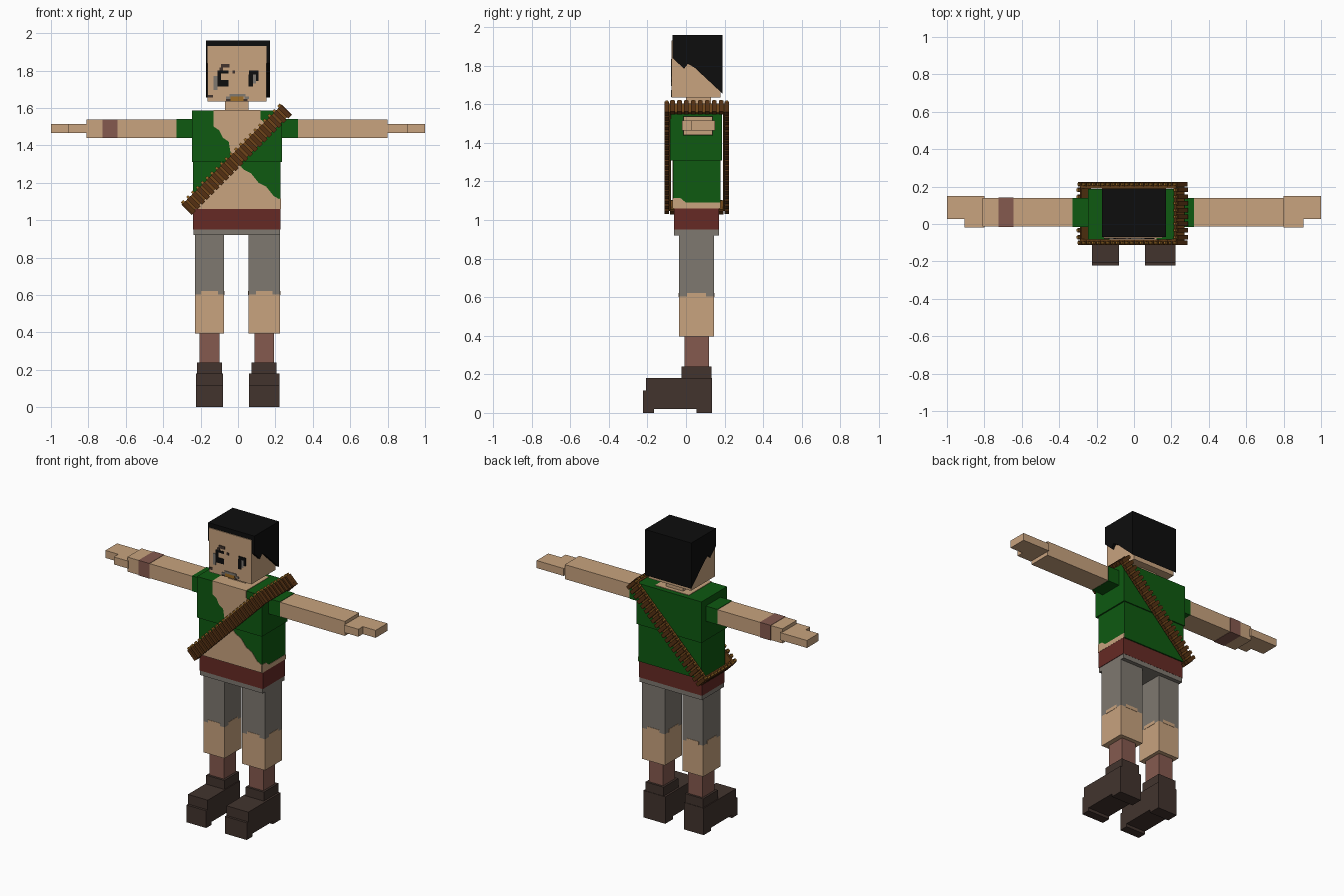
import bpy, bmesh
from mathutils import Matrix, Vector

if "Cube" in bpy.data.objects:
    bpy.data.objects.remove(bpy.data.objects["Cube"])


def material(name, *rgb):
    mat = bpy.data.materials.new(name)
    mat.use_nodes = True
    mat.diffuse_color = (*rgb, 1)
    mat.node_tree.nodes["Principled BSDF"].inputs["Base Color"].default_value = (*rgb, 1)
    return mat


skin = material("skin", .578, .366, .21)
black = material("black_hair", .004, .004, .004)
green = material("green_cloth", .0044, .1, .0055)
maroon = material("maroon_sash", .133, .023, .018)
grey = material("grey_cloth", .209, .188, .162)
wrap = material("reddish_wrap", .235, .102, .078)
leather = material("dark_boot_leather", .054, .034, .027)
brown = material("brown_cartridge", .089, .03, .006)
gold = material("brass", .352, .156, .021)
tan = material("strap_leather", .16, .06, .01)


def finish(name, bm, mat):
    bmesh.ops.recalc_face_normals(bm, faces=bm.faces)
    mesh = bpy.data.meshes.new(name)
    bm.to_mesh(mesh)
    bm.free()
    mesh.materials.append(mat)
    obj = bpy.data.objects.new(name, mesh)
    bpy.context.collection.objects.link(obj)
    return obj


def boxes(name, mat, bounds, frame=Matrix()):
    """One object from boxes given as (x range, y range, z range)."""
    bm = bmesh.new()
    for ranges in bounds:
        mid = Vector([(a + b) / 2 for a, b in ranges])
        size = [abs(b - a) for a, b in ranges]
        bmesh.ops.create_cube(bm, size=1, matrix=frame @ Matrix.Translation(mid) @ Matrix.Diagonal((*size, 1)))
    return finish(name, bm, mat)


def box(name, mat, xs, ys, zs):
    return boxes(name, mat, [(xs, ys, zs)])


def prism(name, mat, outline, place, lo, hi):
    """Extrude an outline; place(a, b, depth) gives each 3D point."""
    bm = bmesh.new()
    face = bm.faces.new([bm.verts.new(place(a, b, lo)) for a, b in outline])
    new = bmesh.ops.extrude_face_region(bm, geom=[face])["geom"]
    shift = Vector(place(0, 0, hi)) - Vector(place(0, 0, lo))
    bmesh.ops.translate(bm, vec=shift, verts=[v for v in new if isinstance(v, bmesh.types.BMVert)])
    return finish(name, bm, mat)


def front(x, z, depth):
    return (x, depth, z)


def side_on(y, z, depth):
    return (depth, y, z)


# Head, hair and neck
box("head", skin, (-.163, .152), (-.075, .18), (1.635, 1.93))
prism("hair", black, [(-.07, 1.96), (-.07, 1.84), (-.01, 1.785), (.01, 1.81), (.045, 1.79),
                      (.19, 1.655), (.19, 1.96)], side_on, -.172, .17)
box("neck", skin, (-.07, .057), (0, .13), (1.58, 1.64))

# Painted face, as thin plates
FACE = (-.079, -.073)


def face_plates(name, mat, rects):
    boxes(name, mat, [((a, b), FACE, (c, d)) for a, b, c, d in rects])


face_plates("right_eye", black, [(-.11, -.09, 1.715, 1.8), (-.09, -.05, 1.785, 1.8), (-.09, -.05, 1.715, 1.75)])
face_plates("left_eye", black, [(.06, .11, 1.78, 1.8), (.055, .08, 1.715, 1.78), (.095, .11, 1.745, 1.78)])
face_plates("eye_shadows", grey, [(-.13, -.11, 1.695, 1.77), (.08, .095, 1.73, 1.78)])
face_plates("brow_and_scars", leather, [(-.09, -.045, 1.815, 1.835), (-.1, -.08, 1.8, 1.815),
                                        (-.03, -.015, 1.785, 1.8), (-.16, -.135, 1.655, 1.67)])
face_plates("moustache", grey, [(-.045, .04, 1.66, 1.675), (-.065, -.04, 1.648, 1.66), (.035, .06, 1.648, 1.66)])
face_plates("mouth", gold, [(-.04, .03, 1.637, 1.66)])
face_plates("mouth_corners", leather, [(-.065, -.04, 1.637, 1.648), (.03, .05, 1.637, 1.648)])

# Torso with open shirt
box("chest", green, (-.245, .235), (-.083, .187), (1.31, 1.585))
box("waist", green, (-.24, .226), (-.067, .18), (1.06, 1.31))
prism("open_collar", skin, [(-.13, 1.585), (-.13, 1.5), (-.1, 1.48), (-.08, 1.44), (-.05, 1.42), (-.04, 1.36),
                            (0, 1.33), (.17, 1.5), (.12, 1.54), (.12, 1.585)], front, -.086, -.08)
box("collar_top", skin, (-.13, .12), (-.086, .155), (1.58, 1.588))
prism("bare_belly", skin, [(-.238, 1.06), (.224, 1.06), (.224, 1.11), (.19, 1.13), (.15, 1.18), (.11, 1.2),
                           (.07, 1.25), (.03, 1.27), (0, 1.308), (-.03, 1.308), (-.238, 1.1)], front, -.07, -.064)
prism("bare_flank", skin, [(-.068, 1.06), (.178, 1.06), (.178, 1.09), (0, 1.09), (-.03, 1.115), (-.068, 1.115)],
      side_on, .222, .229)
box("sash", maroon, (-.24, .228), (-.063, .172), (.95, 1.06))
box("hips", grey, (-.238, .225), (-.062, .171), (.92, .95))

# Arms
for s, label in ((-1, "right"), (1, "left")):
    def along(a, b):
        return (s * a - .005, s * b - .005)

    arm_y, arm_z = (-.015, .14), (1.44, 1.537)
    box(label + "_sleeve", green, along(.23, .325), arm_y, (1.438, 1.54))
    box(label + "_arm", skin, along(.325, .805), (-.013, .138), arm_z)
    box(label + "_hand", skin, (s * .8, s), (.027, .15), (1.465, 1.515))
    box(label + "_thumb", skin, (s * .8, s * .905), (-.02, .027), (1.465, 1.515))
box("wrist_wrap", wrap, (-.725, -.645), (-.016, .141), (1.438, 1.539))

# Legs and boots
for cx, half, label in ((-.152, .077, "right"), (.14, .085, "left")):
    def across(w):
        return (cx - w, cx + w)

    leg_y = (-.036, .145)
    box(label + "_trouser_leg", grey, across(half), leg_y, (.603, .92))
    box(label + "_knee", skin, across(half), leg_y, (.395, .603))
    boxes(label + "_torn_hem", skin, [(across(.045), (-.038, .147), (.6, .622)),
                                      (across(half + .002), (.005, .105), (.6, .622))])
    box(label + "_shin", wrap, across(.053), (-.008, .118), (.24, .395))
    box(label + "_boot_ankle", leather, across(.067), (-.023, .132), (.18, .24))
    foot = across(half - .004)
    boxes(label + "_boot", leather, [(foot, (-.207, .135), (.02, .18)),
                                     (foot, (-.223, -.165), (0, .115)),
                                     (foot, (.055, .135), (0, .02))])

# Bandolier: rectangular loop tilted over the left shoulder
tilt = Matrix.Translation((-.009, .056, 1.326)) @ Matrix.Rotation(-.7854, 4, 'Y')
L, D, W = .362, .15, .033
strap, shells, tips = [], [], []
for s in (-1, 1):
    strap.append(((-L, L), (s * (D - .015), s * D), (-W, W)))
    strap.append(((s * (L - .012), s * L), (-D, D), (-W, W)))


def cartridge(u, v):
    r = .012
    shells.append(((u - r, u + r), (v - r, v + r), (-.043, .035)))
    tips.append(((u - .007, u + .007), (v - .007, v + .007), (.035, .047)))


for s in (-1, 1):
    for i in range(21):
        cartridge((i - 10) * .0362, s * (D + .006))
    for i in range(8):
        cartridge(s * (L + .005), (i - 3.5) * .036)
boxes("bandolier_strap", tan, strap, tilt)
boxes("bandolier_cartridges", brown, shells, tilt)
boxes("bandolier_tips", gold, tips, tilt)
